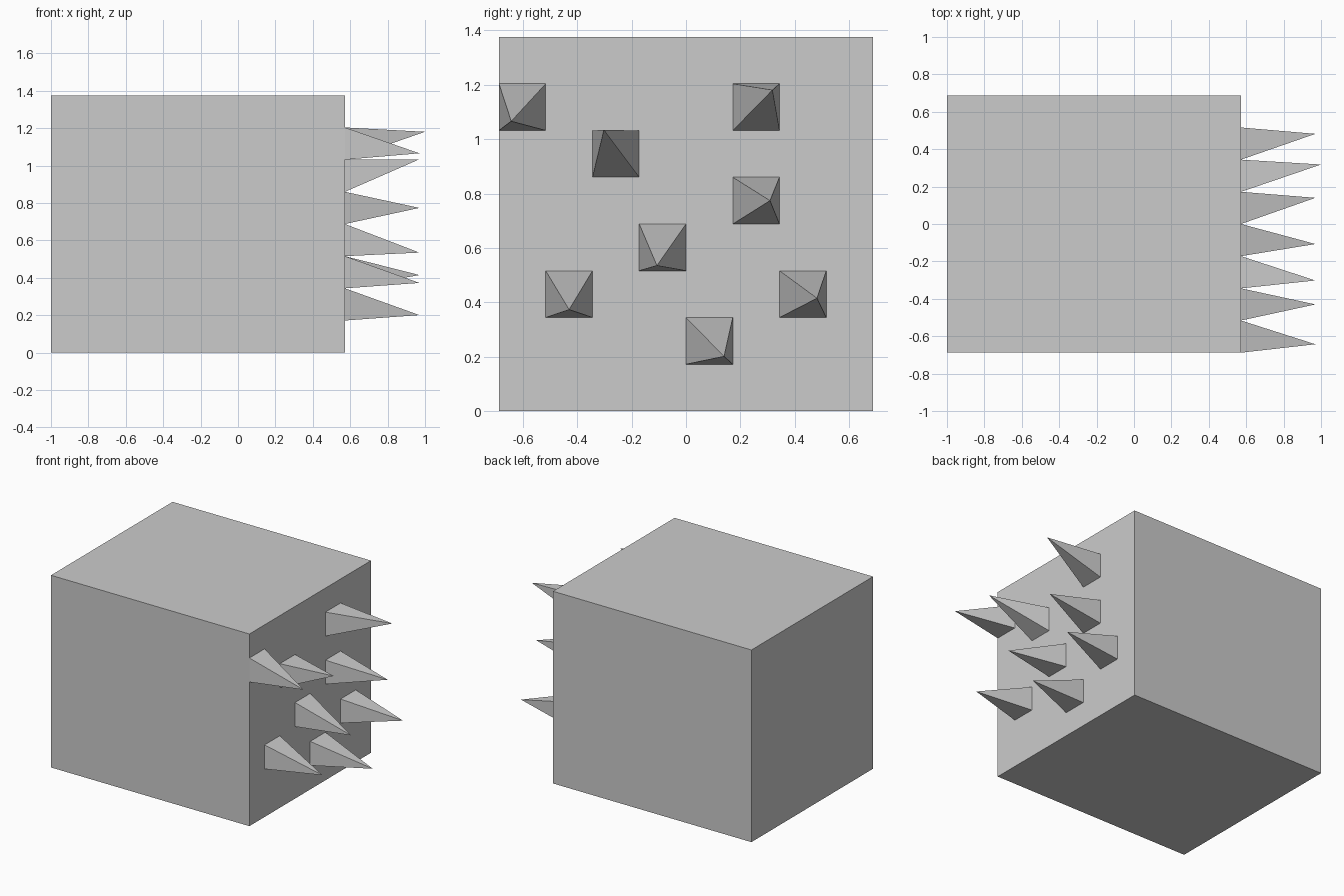
import bpy, bmesh

if "Cube" in bpy.data.objects:
    bpy.data.objects.remove(bpy.data.objects["Cube"])

CELL = 0.172            # the spiked face is an 8 x 8 grid of cells
HALF = 4 * CELL
FACE_X = 0.572


def make_object(name, verts, faces):
    mesh = bpy.data.meshes.new(name)
    bm = bmesh.new()
    vs = [bm.verts.new(v) for v in verts]
    for f in faces:
        bm.faces.new([vs[i] for i in f])
    bm.to_mesh(mesh)
    bm.free()
    obj = bpy.data.objects.new(name, mesh)
    bpy.context.collection.objects.link(obj)
    return obj


# Main block
bpy.ops.mesh.primitive_cube_add(size=1, location=((FACE_X - 1) / 2, 0, HALF))
block = bpy.context.object
block.name = "block"
block.scale = (FACE_X + 1, 2 * HALF, 2 * HALF)
bpy.ops.object.transform_apply(location=False, rotation=False, scale=True)

# Spikes: grid column, grid row, tip position
spikes = [
    (-4, 6, (0.97, -0.643, 1.066)),
    (-2, 5, (0.97, -0.302, 1.034)),
    (1, 6, (1.00, 0.318, 1.181)),
    (1, 4, (0.97, 0.309, 0.774)),
    (-1, 3, (0.97, -0.107, 0.535)),
    (-3, 2, (0.97, -0.430, 0.373)),
    (2, 2, (0.97, 0.482, 0.415)),
    (0, 1, (0.97, 0.140, 0.201)),
]
for n, (col, row, tip) in enumerate(spikes, 1):
    y, z = col * CELL, row * CELL
    base = [(FACE_X, y, z), (FACE_X, y + CELL, z),
            (FACE_X, y + CELL, z + CELL), (FACE_X, y, z + CELL)]
    # Four-sided pyramid, open where it meets the block
    make_object(f"spike_{n}", base + [tip],
                [(i, (i + 1) % 4, 4) for i in range(4)])
